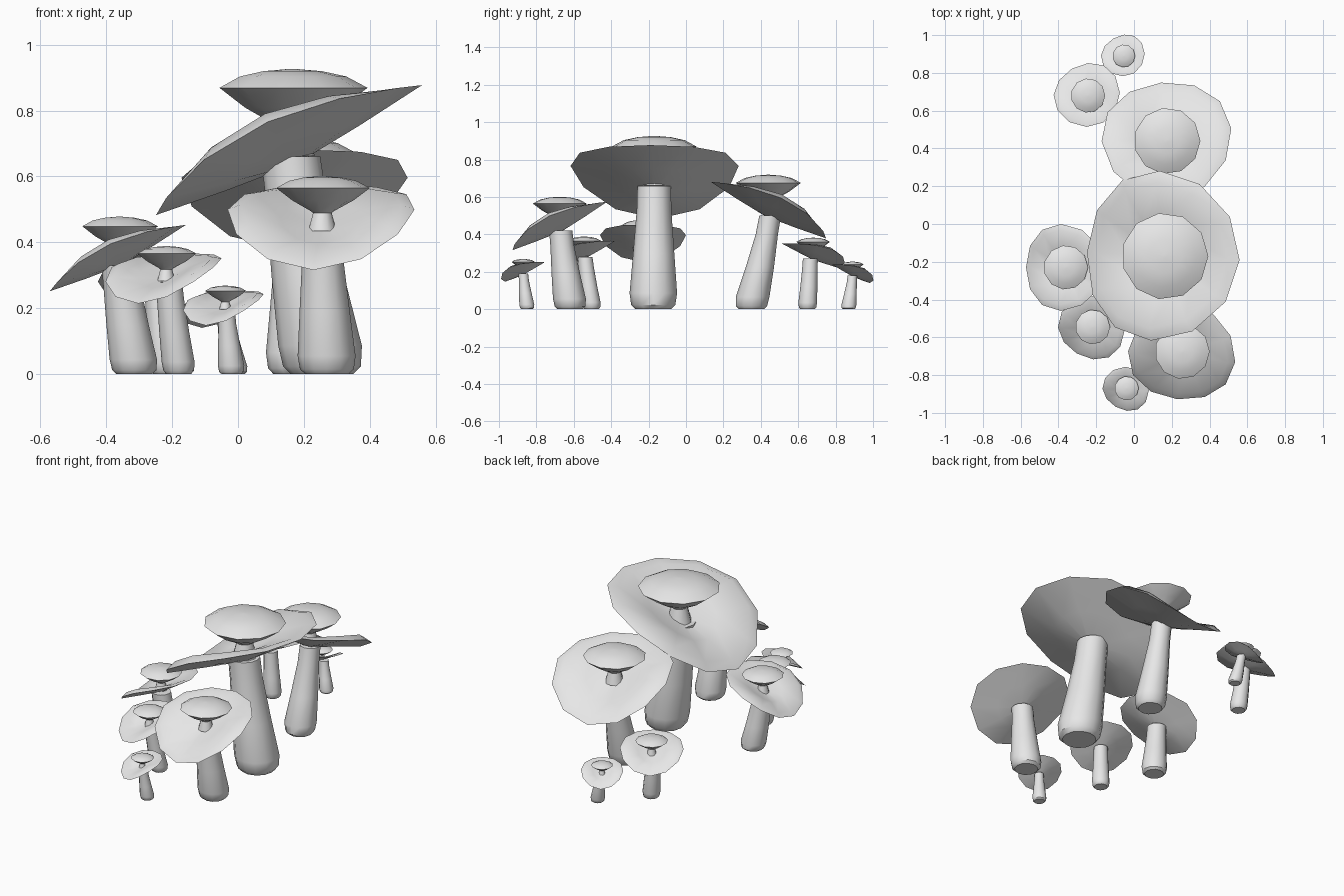
import bpy, bmesh, math
from mathutils import Vector, Matrix

if "Cube" in bpy.data.objects:
    bpy.data.objects.remove(bpy.data.objects["Cube"])

grey = bpy.data.materials.new("pale_grey")
grey.use_nodes = True
tone = (0.8, 0.8, 0.8, 1)
grey.diffuse_color = tone
grey.node_tree.nodes["Principled BSDF"].inputs["Base Color"].default_value = tone


def loft(name, rings, sharp=40):
    """Skin a list of equal rings and close both ends."""
    bm = bmesh.new()
    loops = [[bm.verts.new(p) for p in ring] for ring in rings]
    n = len(loops[0])
    for a, b in zip(loops, loops[1:]):
        for i in range(n):
            j = (i + 1) % n
            bm.faces.new((a[i], a[j], b[j], b[i]))
    bm.faces.new(loops[0][::-1])
    bm.faces.new(loops[-1])
    bmesh.ops.recalc_face_normals(bm, faces=bm.faces)
    mesh = bpy.data.meshes.new(name)
    bm.to_mesh(mesh)
    bm.free()
    mesh.materials.append(grey)
    obj = bpy.data.objects.new(name, mesh)
    bpy.context.collection.objects.link(obj)
    bpy.ops.object.select_all(action='DESELECT')
    obj.select_set(True)
    bpy.context.view_layer.objects.active = obj
    bpy.ops.object.shade_smooth_by_angle(angle=math.radians(sharp))


def circle(center, radius, sides=12, turn=0.0):
    return [Vector(center) + Vector((radius * math.cos(a), radius * math.sin(a), 0))
            for a in (turn + math.tau * i / sides for i in range(sides))]


def stem(name, base, r0, top, r1):
    # Rounded foot, swollen lower part, then a taper leaning to the cap
    base, top = Vector((*base, 0)), Vector(top)
    rings = []
    for t, lean, r in ((0, 0, r0 * .75), (.035, 0, r0 * .93), (.13, .06, r0),
                       (.45, .45, r0 * .55 + r1 * .45), (.8, .82, r1 * 1.03), (1, 1, r1)):
        c = base.lerp(top, lean)
        c.z = top.z * t
        rings.append(circle(c, r))
    loft(name, rings)


def wide_cap(name, center, radius, low, tilt):
    # Shallow saucer whose sides rise above its low and high tips
    low = Vector((*low, 0)).normalized()
    rot = Matrix.Rotation(math.radians(tilt), 3, Vector((0, 0, 1)).cross(low))
    heading = math.atan2(low.y, low.x)
    rings = []
    for r, lift, drop in ((.06, 0, -.1), (.5, .45, -.06), (1, .85, 0),
                          (.86, .95, .035), (.45, .42, .03), (.06, 0, 0)):
        ring = []
        for p in circle((0, 0, 0), r, 12, heading):
            t = p.normalized().dot(low)
            p.z = lift * .25 * (1 - t * t) * (1 + .2 * t) + drop
            ring.append(Vector(center) + rot @ (p * radius))
        rings.append(ring)
    loft(name, rings)


def small_cap(name, center, radius):
    # Short neck flaring into a cone with a low dome on top
    profile = ((.3, -.9), (.2, -.52), (.25, -.48), (.65, -.26), (1, 0),
               (.72, .15), (.4, .22), (.05, .25))
    rings = [circle(Vector(center) + Vector((0, 0, z * radius)), r * radius, 11)
             for r, z in profile]
    loft(name, rings)


# name: stem base, foot radius, stem top, top radius, cap centre, radius, low side, tilt
mushrooms = {
    "tall": ((.255, -.175), .127, (.16, -.17, .66), .09, (.155, -.17, .68), .45, (-1, .05), 26),
    "front": ((.27, -.62), .088, (.255, -.67, .42), .062, (.255, -.675, .445), .285, (-.1, -1), 27),
    "back": ((.175, .35), .09, (.175, .45, .5), .058, (.175, .44, .53), .345, (-.1, 1), 26),
    "left": ((-.315, -.2), .072, (-.36, -.23, .33), .055, (-.365, -.23, .352), .23, (-1, 0), 26),
    "near": ((-.18, -.505), .05, (-.21, -.54, .28), .04, (-.22, -.545, .29), .18, (-.5, -.85), 25),
    "tiny_front": ((-.02, -.85), .04, (-.035, -.87, .19), .026, (-.04, -.87, .2), .125, (-.5, -.85), 25),
    "far": ((-.22, .65), .05, (-.245, .665, .27), .04, (-.245, .68, .285), .178, (-.5, .85), 22),
    "tiny_back": ((-.01, .87), .04, (-.04, .89, .18), .026, (-.055, .89, .19), .118, (-.5, .85), 25),
}

for label, (base, r0, top, r1, center, radius, low, tilt) in mushrooms.items():
    stem(label + "_stem", base, r0, top, r1)
    wide_cap(label + "_wide_cap", center, radius, low, tilt)
    lifted = Vector(center) + Vector((low[0] * -.02 * radius, 0, radius * .42))
    small_cap(label + "_small_cap", lifted, radius * .51)
